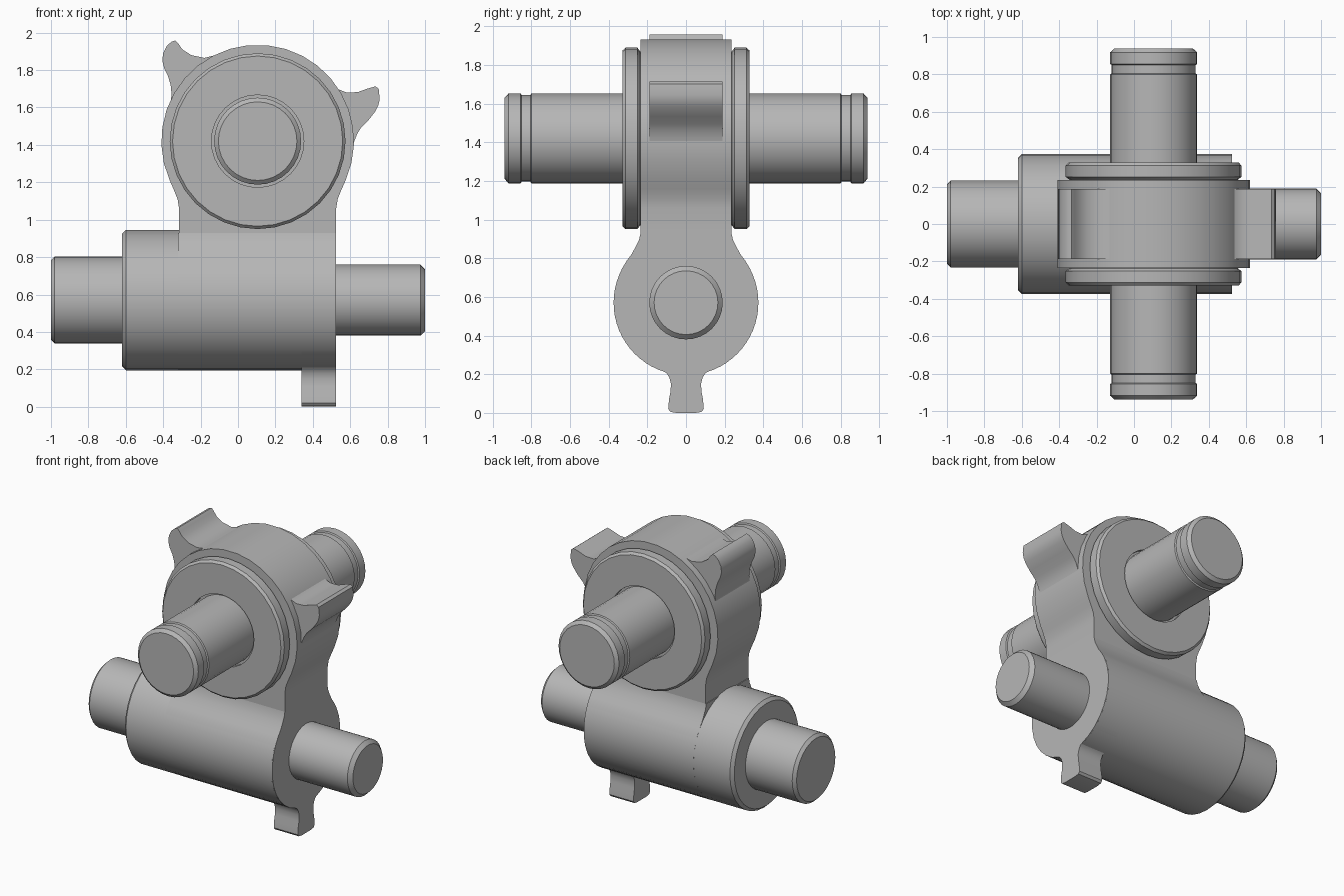
import bpy
import bmesh
from math import sin, cos, pi, radians
from mathutils import Vector

if "Cube" in bpy.data.objects:
    bpy.data.objects.remove(bpy.data.objects["Cube"], do_unlink=True)

GREY = (0.47, 0.47, 0.47, 1)
metal = bpy.data.materials.new("plain_grey")
metal.use_nodes = True
metal.diffuse_color = GREY
metal.node_tree.nodes["Principled BSDF"].inputs["Base Color"].default_value = GREY

SEGMENTS = 32
HUB_X, HUB_Z, HUB_R = 0.105, 1.42, 0.515
BARREL_Z, BARREL_R = 0.57, 0.375


def finish(name, bm):
    bmesh.ops.remove_doubles(bm, verts=bm.verts, dist=0.0001)
    bmesh.ops.recalc_face_normals(bm, faces=bm.faces)
    mesh = bpy.data.meshes.new(name)
    bm.to_mesh(mesh)
    bm.free()
    mesh.materials.append(metal)
    obj = bpy.data.objects.new(name, mesh)
    bpy.context.collection.objects.link(obj)
    bpy.ops.object.select_all(action="DESELECT")
    obj.select_set(True)
    bpy.context.view_layer.objects.active = obj
    bpy.ops.object.shade_smooth_by_angle(angle=radians(32))
    return obj


def turned(name, profile, axis, origin):
    """Spin (radius, distance) points about the x or y axis."""
    bm = bmesh.new()
    along = Vector((1, 0, 0)) if axis == "x" else Vector((0, 1, 0))
    origin = Vector(origin)
    verts = [bm.verts.new(origin + along * t + Vector((0, 0, r))) for r, t in profile]
    edges = [bm.edges.new(pair) for pair in zip(verts, verts[1:])]
    bmesh.ops.spin(bm, geom=verts + edges, cent=origin, axis=along,
                   angle=2 * pi, steps=SEGMENTS)
    return finish(name, bm)


def extruded(name, outline, axis, start, end):
    """Extrude an outline of (across, z) points along x or y."""
    bm = bmesh.new()
    if axis == "x":
        verts = [bm.verts.new((start, a, z)) for a, z in outline]
        step = (end - start, 0, 0)
    else:
        verts = [bm.verts.new((a, start, z)) for a, z in outline]
        step = (0, end - start, 0)
    face = bm.faces.new(verts)
    new = bmesh.ops.extrude_face_region(bm, geom=[face], use_keep_orig=True)["geom"]
    bmesh.ops.translate(bm, vec=step, verts=[v for v in new if isinstance(v, bmesh.types.BMVert)])
    return finish(name, bm)


def arc(cx, cz, r, a, b, n):
    angles = [radians(a + (b - a) * i / n) for i in range(n + 1)]
    return [(cx + r * cos(t), cz + r * sin(t)) for t in angles]


def mirrored(half, centre=0):
    return half + [(2 * centre - a, z) for a, z in reversed(half)]


# Horizontal barrel with a thick pin on one end and a thin one on the other
turned("barrel_and_pins", [
    (0, -1), (0.213, -1), (0.2325, -0.98), (0.2325, -0.62), (0.355, -0.62),
    (0.375, -0.6), (0.375, 0.52), (0.19, 0.52), (0.19, 0.975), (0.165, 1), (0, 1),
], "x", (0, 0, BARREL_Z))

# Cross spindle: flanges, recessed ring, grooved pins, the same on both sides
side = [
    (0.45, 0.23), (0.45, 0.237), (0.47, 0.252), (0.47, 0.312), (0.455, 0.328),
    (0.247, 0.328), (0.247, 0.305), (0.2325, 0.305), (0.2325, 0.8), (0.224, 0.805),
    (0.224, 0.85), (0.2325, 0.855), (0.2325, 0.918), (0.21, 0.938), (0, 0.938),
]
turned("cross_spindle", [(r, -t) for r, t in reversed(side)] + side,
       "y", (HUB_X, 0, HUB_Z))

# Round hub flowing into a straight neck
half = [(HUB_X + a, z) for a, z in
        [(0.42, 0.93), (0.42, 1.06), (0.428, 1.11), (0.448, 1.16)]]
half += arc(HUB_X, HUB_Z, HUB_R, -24, 84, 10)
extruded("hub_and_neck", mirrored(half, HUB_X), "y", -0.235, 0.235)

# Saddle blending the neck into the barrel
half = [(0.235, 0.93), (0.243, 0.895), (0.26, 0.86), (0.282, 0.82), (0.308, 0.785)]
half += arc(0, BARREL_Z, BARREL_R, 28, -84, 10)
extruded("saddle", mirrored(half), "x", -0.32, 0.525)

# Flared foot under the barrel
half = [(0.27, 0.312), (0.238, 0.28), (0.2, 0.256), (0.16, 0.238), (0.125, 0.222),
        (0.1, 0.205), (0.085, 0.18), (0.078, 0.15), (0.08, 0.11), (0.088, 0.07),
        (0.092, 0.02), (0.08, 0.005), (0.05, 0)]
extruded("foot", mirrored(half), "x", 0.34, 0.525)

# Curved lugs on the hub
extruded("right_lug", [
    (-0.1, 1.6), (-0.38, 1.58), (-0.362, 1.62), (-0.355, 1.67), (-0.36, 1.72), (-0.375, 1.77),
    (-0.395, 1.81), (-0.405, 1.85), (-0.4, 1.89), (-0.38, 1.93), (-0.355, 1.952),
    (-0.335, 1.958), (-0.318, 1.94), (-0.297, 1.91), (-0.25, 1.88), (-0.18, 1.865),
    (-0.1, 1.885), (0, 1.92), (0.05, 1.925),
], "y", -0.188, 0.188)
extruded("left_lug", [
    (0.3, 1.6), (0.45, 1.79), (0.49, 1.74), (0.53, 1.7), (0.58, 1.68), (0.64, 1.682), (0.69, 1.7),
    (0.735, 1.713), (0.752, 1.7), (0.758, 1.645), (0.75, 1.61), (0.735, 1.58),
    (0.7, 1.535), (0.66, 1.495), (0.638, 1.46), (0.622, 1.42), (0.612, 1.37),
], "y", -0.188, 0.188)
